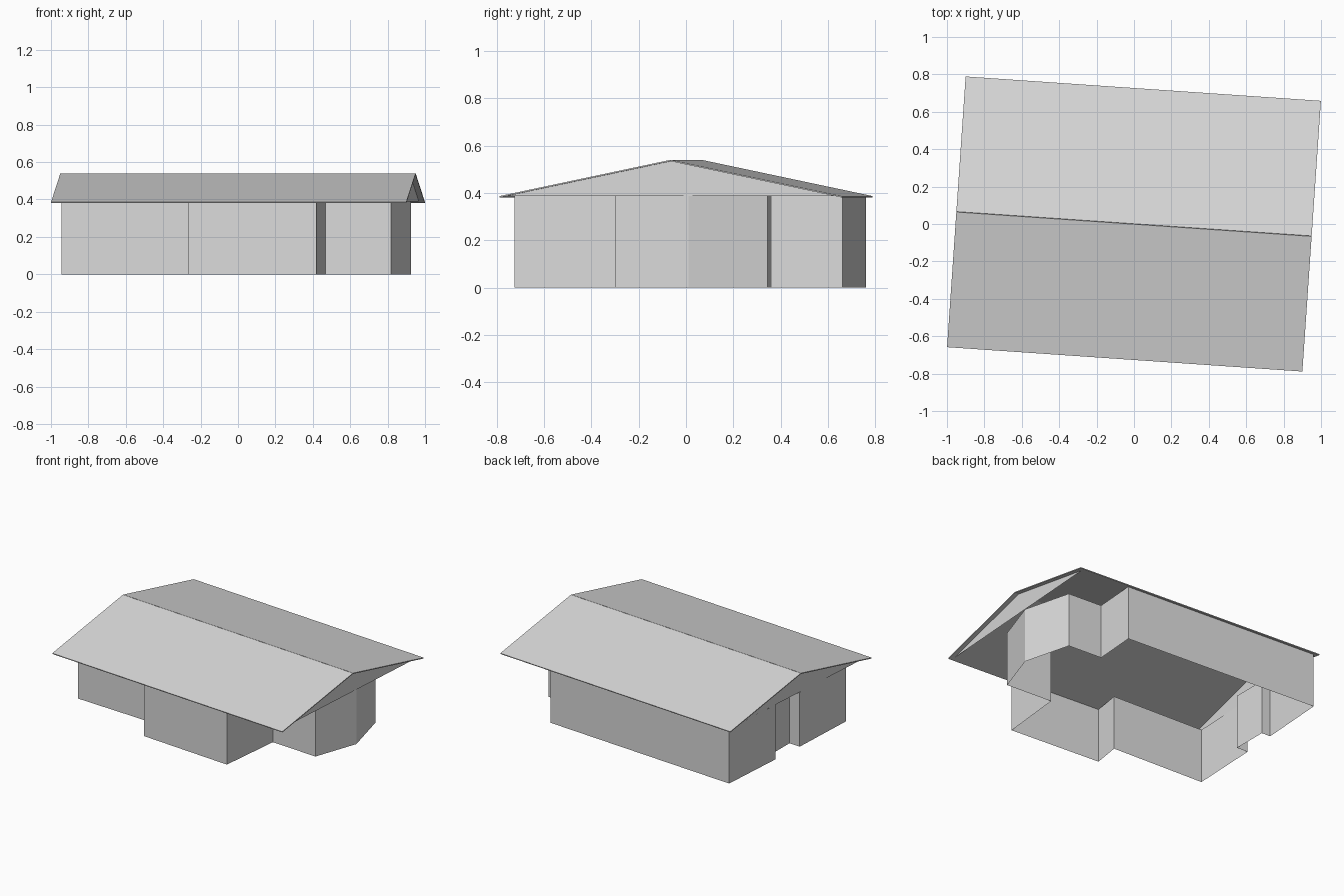
import bpy, math
from mathutils import Matrix

old = bpy.data.objects.get("Cube")
if old:
    bpy.data.objects.remove(old, do_unlink=True)

TURN = Matrix.Rotation(math.radians(-3.92), 4, 'Z')   # house sits slightly turned
HALF_L, HALF_W = 0.952, 0.724                          # roof half size
WALL_L, WALL_W = 0.922, 0.695                          # gable position and half width
WALL_TOP, EAVE, RIDGE, THICK = 0.388, 0.381, 0.534, 0.006

grey = bpy.data.materials.new("light_grey")
grey.use_nodes = True
colour = (0.7, 0.7, 0.7, 1)
grey.diffuse_color = colour
grey.node_tree.nodes["Principled BSDF"].inputs["Base Color"].default_value = colour


def add_mesh(name, verts, faces, turned=True):
    mesh = bpy.data.meshes.new(name)
    mesh.from_pydata(verts, [], faces)
    if turned:
        mesh.transform(TURN)
    mesh.materials.append(grey)
    obj = bpy.data.objects.new(name, mesh)
    bpy.context.collection.objects.link(obj)
    return obj


# Walls: footprint drawn upward, open underneath and up to the roof
footprint = [
    (-0.945, -0.45), (-0.237, -0.482), (-0.268, -0.675), (0.42, -0.725),  # front room
    (0.467, -0.275), (0.817, -0.297), (0.924, 0.01), (0.838, 0.345),      # angled bay
    (0.58, 0.362), (0.603, 0.662), (-0.872, 0.761),                       # back wall
    (-0.905, 0.286), (-0.838, 0.283), (-0.838, 0.035), (-0.922, 0.04),    # entry recess
]
n = len(footprint)
verts = [(x, y, z) for z in (0, WALL_TOP) for x, y in footprint]
faces = [(i, (i + 1) % n, n + (i + 1) % n, n + i) for i in range(n)]
add_mesh("walls", verts, faces, turned=False)

# Gable triangles set just inside the roof ends
for side, name in ((1, "left_gable"), (-1, "right_gable")):
    x = side * WALL_L
    tri = [(x, -WALL_W, WALL_TOP), (x, WALL_W, WALL_TOP), (x, 0, RIDGE)]
    add_mesh(name, tri, [(0, 1, 2) if side > 0 else (0, 2, 1)])

# Roof: two thin slabs with square-cut edges, meeting along the ridge
pitch = math.atan2(RIDGE - EAVE, HALF_W)
for side, name in ((-1, "front_roof"), (1, "back_roof")):
    dy, dz = side * THICK * math.sin(pitch), THICK * math.cos(pitch)
    under = [(0, RIDGE), (side * HALF_W, EAVE)]
    ring = under + [(y + dy, z + dz) for y, z in reversed(under)]
    if side < 0:
        ring.reverse()
    verts = [(x, y, z) for x in (-HALF_L, HALF_L) for y, z in ring]
    faces = [(i, 4 + i, 4 + (i + 1) % 4, (i + 1) % 4) for i in range(4)]
    faces = [tuple(reversed(f)) for f in faces]
    add_mesh(name, verts, faces + [(3, 2, 1, 0), (4, 5, 6, 7)])
